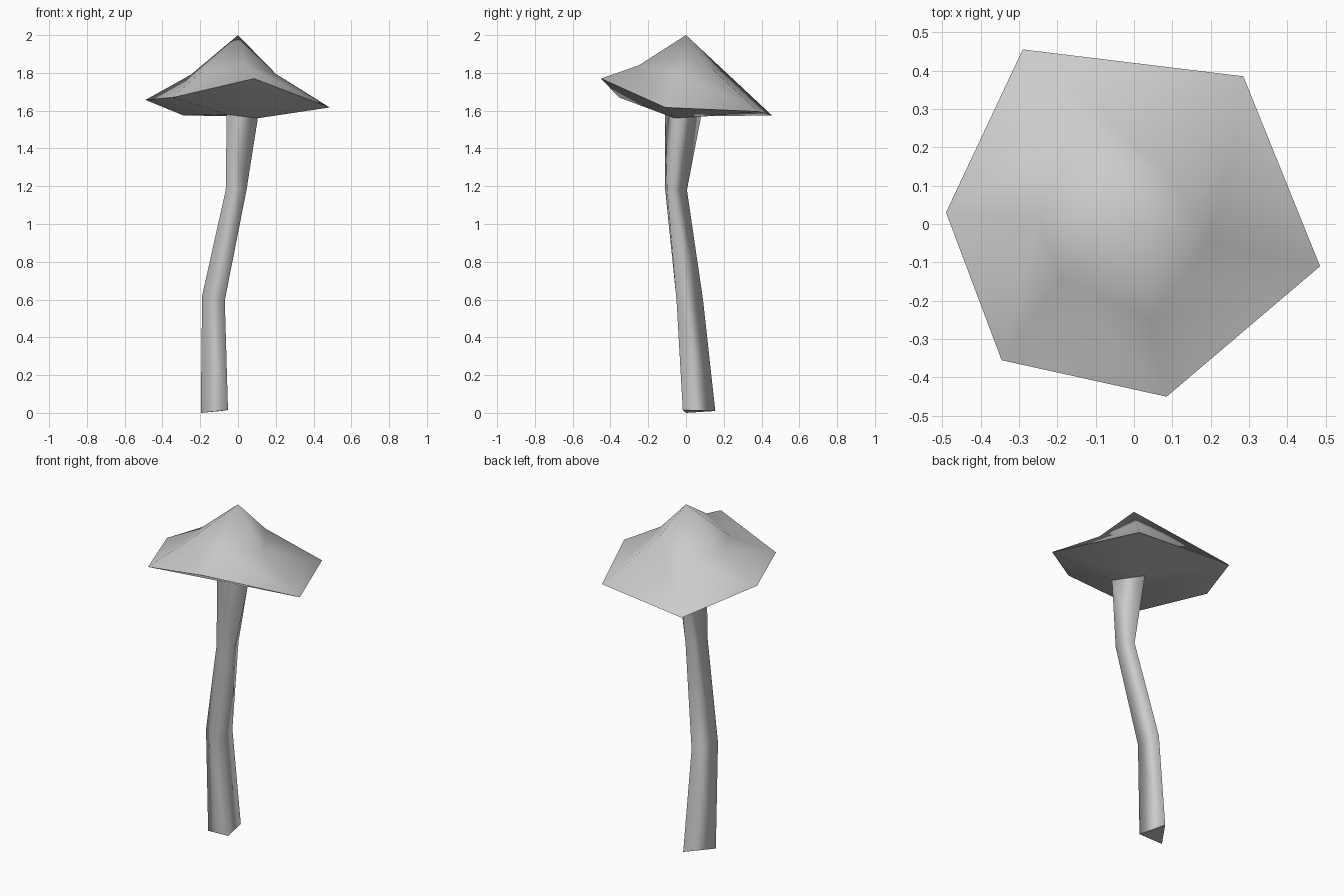
import bpy
import bmesh

cube = bpy.data.objects.get("Cube")
if cube:
    bpy.data.objects.remove(cube, do_unlink=True)

grey = bpy.data.materials.new("plain grey")
grey.use_nodes = True
grey.diffuse_color = (0.6, 0.6, 0.6, 1)
grey.node_tree.nodes["Principled BSDF"].inputs["Base Color"].default_value = (0.6, 0.6, 0.6, 1)


def finish(name, bm):
    """Turn a bmesh into a smooth shaded object."""
    bmesh.ops.recalc_face_normals(bm, faces=bm.faces)
    for face in bm.faces:
        face.smooth = True
    mesh = bpy.data.meshes.new(name)
    bm.to_mesh(mesh)
    bm.free()
    mesh.materials.append(grey)
    obj = bpy.data.objects.new(name, mesh)
    bpy.context.collection.objects.link(obj)
    return obj


def ring(bm, points):
    return [bm.verts.new(p) for p in points]


def bridge(bm, low, high):
    """Join two rings of equal length with quads."""
    n = len(low)
    for i in range(n):
        j = (i + 1) % n
        bm.faces.new((low[i], low[j], high[j], high[i]))


# Three-sided bent stem: back, right-hand and left-hand corner of each section
sections = [
    [(-0.09, 0.155, 0.01), (-0.053, -0.017, 0.015), (-0.197, 0.0, 0.0)],
    [(-0.10, 0.09, 0.60), (-0.07, -0.05, 0.595), (-0.19, -0.03, 0.62)],
    [(0.0, 0.005, 1.18), (0.045, -0.10, 1.18), (-0.065, -0.11, 1.18)],
    [(-0.01, 0.08, 1.57), (0.105, -0.06, 1.56), (-0.06, -0.11, 1.58)],
]
bm = bmesh.new()
rings = [ring(bm, s) for s in sections]
for low, high in zip(rings, rings[1:]):
    bridge(bm, low, high)
base = bm.faces.new(rings[0])
for edge in base.edges:
    edge.smooth = False
finish("stem", bm)

# Six-sided drooping cap: rim, shoulder ring and tip
rim_points = [(-0.29, 0.455, 1.575), (0.285, 0.385, 1.595), (0.485, -0.11, 1.617),
              (0.085, -0.45, 1.77), (-0.345, -0.355, 1.67), (-0.49, 0.03, 1.657)]
shoulder_points = [(-0.14, 0.22, 1.795), (0.09, 0.13, 1.83), (0.2, -0.05, 1.795),
                   (0.04, -0.25, 1.84), (-0.19, -0.14, 1.81), (-0.25, 0.02, 1.79)]
bm = bmesh.new()
rim = ring(bm, rim_points)
shoulder = ring(bm, shoulder_points)
tip = bm.verts.new((0, 0, 2))
bridge(bm, rim, shoulder)
for i in range(6):
    bm.faces.new((shoulder[i], shoulder[(i + 1) % 6], tip))

# Underside sloping from the rim down to the stem top
neck = ring(bm, sections[-1])
for i in range(3):
    a, b, c = (rim[(2 * i + k) % 6] for k in range(3))
    bm.faces.new((neck[i], b, a))
    bm.faces.new((neck[i], neck[(i + 1) % 3], c, b))
for i in range(6):
    bm.edges.get((rim[i], rim[(i + 1) % 6])).smooth = False
finish("cap", bm)
